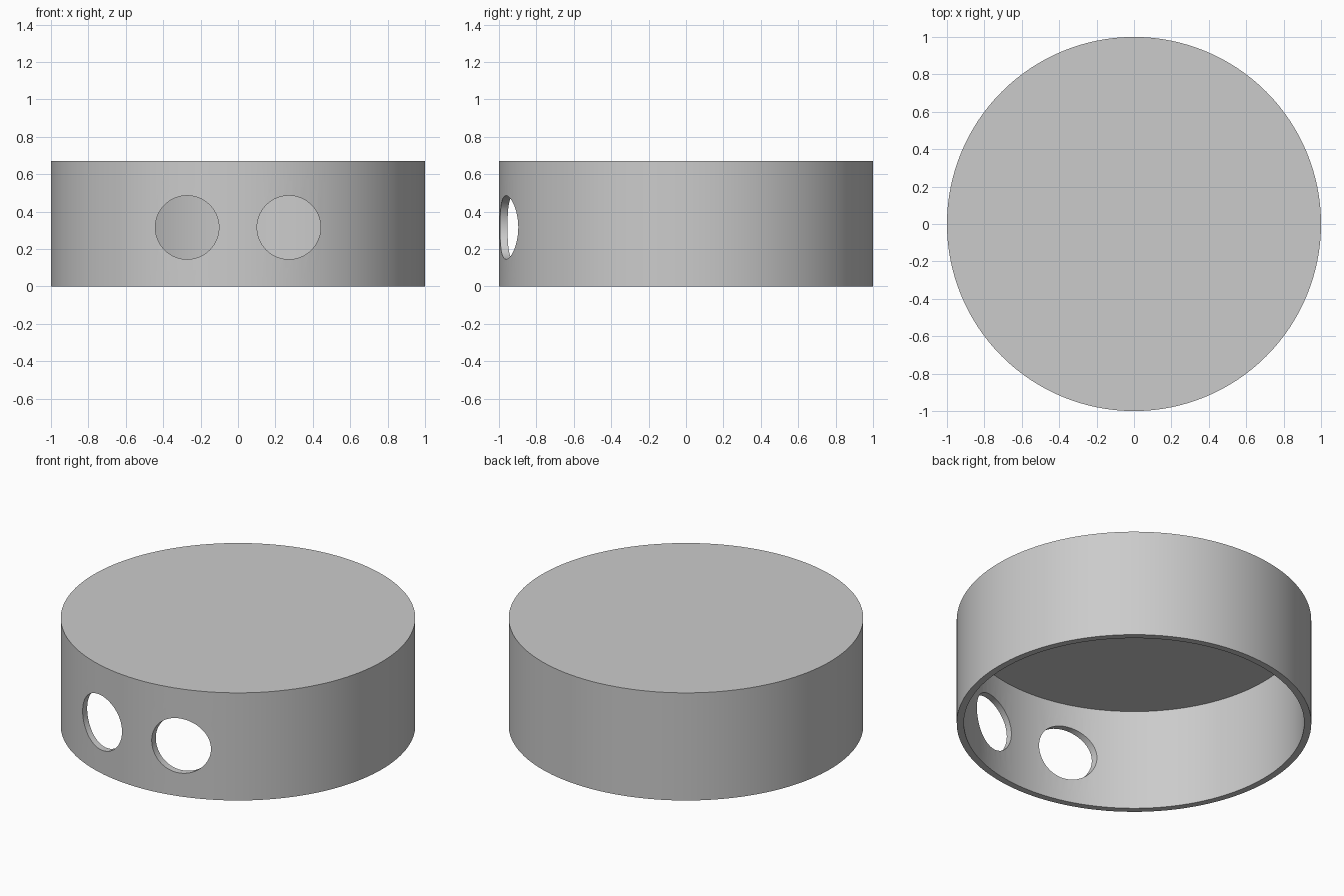
import bpy, math

cube = bpy.data.objects.get("Cube")
if cube:
    bpy.data.objects.remove(cube, do_unlink=True)

RADIUS, HEIGHT, WALL = 1.0, 0.67, 0.04
HOLE_X, HOLE_Z, HOLE_R = 0.272, 0.315, 0.17

grey = bpy.data.materials.new("plain grey")
grey.use_nodes = True
colour = (0.6, 0.6, 0.6, 1)
grey.diffuse_color = colour
grey.node_tree.nodes["Principled BSDF"].inputs["Base Color"].default_value = colour


def cylinder(name, radius, depth, location, rotation=(0, 0, 0), sides=128):
    bpy.ops.mesh.primitive_cylinder_add(vertices=sides, radius=radius, depth=depth,
                                        location=location, rotation=rotation)
    obj = bpy.context.object
    obj.name = name
    obj.data.materials.append(grey)
    return obj


def cut(target, cutter):
    mod = target.modifiers.new("cut", "BOOLEAN")
    mod.operation, mod.solver, mod.object = "DIFFERENCE", "EXACT", cutter
    bpy.context.view_layer.objects.active = target
    bpy.ops.object.modifier_apply(modifier=mod.name)
    bpy.data.objects.remove(cutter, do_unlink=True)


# Closed-top round shell
shell = cylinder("round_cover", RADIUS, HEIGHT, (0, 0, HEIGHT / 2))

# Hollow interior, open at the bottom
cut(shell, cylinder("hollow_cutter", RADIUS - WALL, HEIGHT,
                    (0, 0, HEIGHT / 2 - WALL)))

# Pair of round holes through the front wall
for side in (-1, 1):
    cut(shell, cylinder("hole_cutter", HOLE_R, 0.8, (side * HOLE_X, -1, HOLE_Z),
                        (math.pi / 2, 0, 0), 64))

# Smooth walls with sharp rims
bpy.ops.object.select_all(action="DESELECT")
shell.select_set(True)
bpy.context.view_layer.objects.active = shell
bpy.ops.object.shade_smooth_by_angle(angle=math.radians(30))
